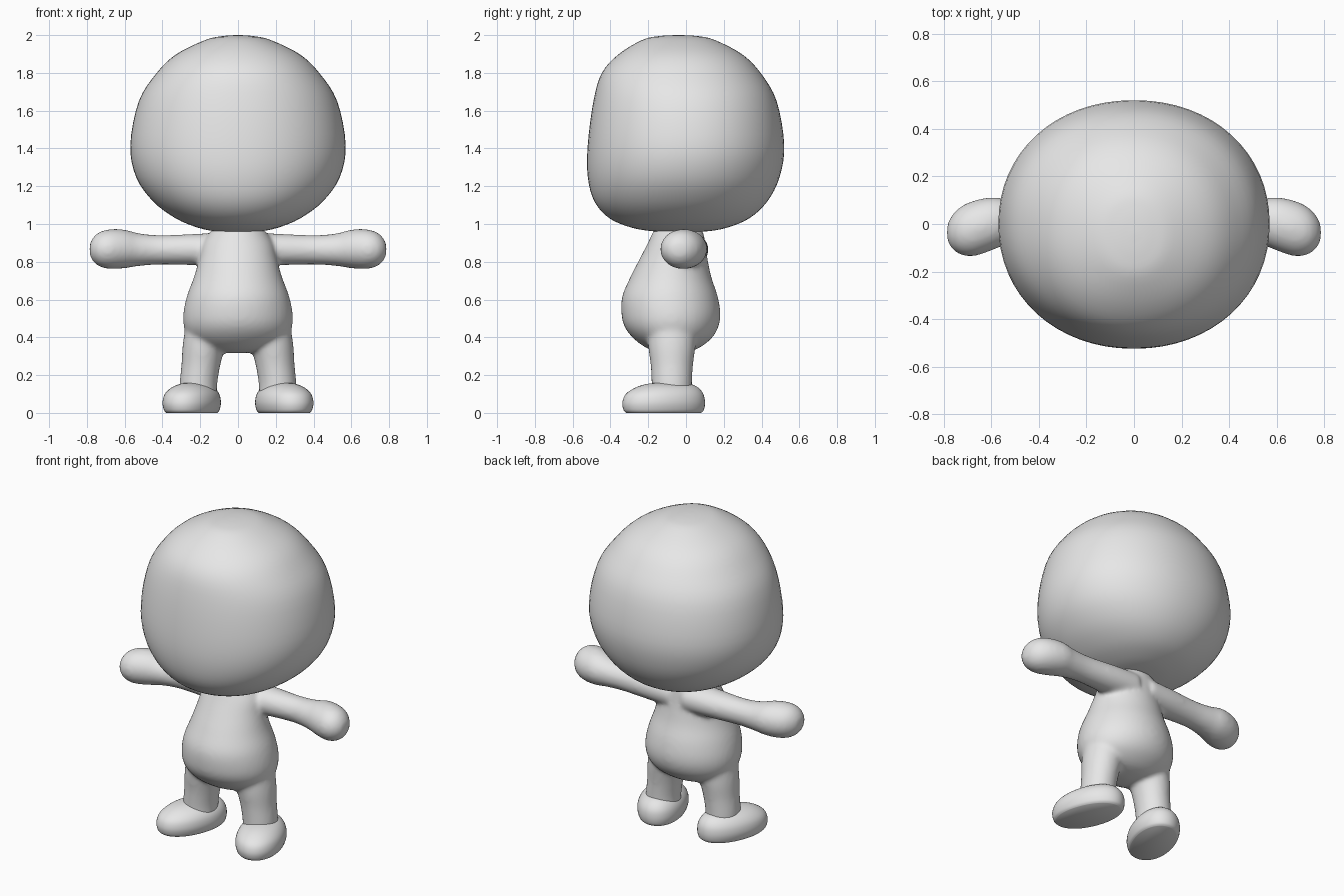
import bpy
import bmesh
from math import cos, sin, pi, copysign
from mathutils import Matrix, Vector

if "Cube" in bpy.data.objects:
    bpy.data.objects.remove(bpy.data.objects["Cube"])

# Single plain material
grey = bpy.data.materials.new("plain grey")
grey.use_nodes = True
grey.diffuse_color = (0.8, 0.8, 0.8, 1)
grey.node_tree.nodes["Principled BSDF"].inputs["Base Color"].default_value = (0.8, 0.8, 0.8, 1)


def spline(a, b, c, d, t):
    """Smooth interpolation between b and c."""
    return b + t * ((c - a) + t * ((2 * a - 5 * b + 4 * c - d) + t * (3 * (b - c) + d - a))) / 2


def loft(bm, sections, axis="z", sides=48, power=2.0, steps=4, matrix=Matrix()):
    """Loft oval sections (position, centre u, centre v, radius u, radius v)."""
    pts = [Vector(s) for s in sections]
    smooth = []
    for i in range(len(pts) - 1):
        a, d = pts[max(i - 1, 0)], pts[min(i + 2, len(pts) - 1)]
        smooth += [spline(a, pts[i], pts[i + 1], d, k / steps) for k in range(steps)]
    smooth.append(pts[-1])
    rings = []
    for h, cu, cv, ru, rv in smooth:
        ring = []
        for k in range(sides):
            c, s = cos(2 * pi * k / sides), sin(2 * pi * k / sides)
            u = cu + ru * copysign(abs(c) ** (2 / power), c)
            v = cv + rv * copysign(abs(s) ** (2 / power), s)
            co = Vector((u, v, h)) if axis == "z" else Vector((h, u, v))
            ring.append(bm.verts.new(matrix @ co))
        rings.append(ring)
    for low, high in zip(rings, rings[1:]):
        for k in range(sides):
            n = (k + 1) % sides
            bm.faces.new((low[k], low[n], high[n], high[k]))
    bm.faces.new(rings[0])
    bm.faces.new(rings[-1])


def mirror_x(bm):
    """Add a copy of everything on the other side."""
    copy = bmesh.ops.duplicate(bm, geom=bm.verts[:] + bm.edges[:] + bm.faces[:])["geom"]
    for item in copy:
        if isinstance(item, bmesh.types.BMVert):
            item.co.x *= -1


def finish(name, bm):
    bmesh.ops.recalc_face_normals(bm, faces=bm.faces)
    mesh = bpy.data.meshes.new(name)
    bm.to_mesh(mesh)
    bm.free()
    mesh.materials.append(grey)
    obj = bpy.data.objects.new(name, mesh)
    bpy.context.collection.objects.link(obj)
    bpy.ops.object.select_all(action="DESELECT")
    obj.select_set(True)
    bpy.context.view_layer.objects.active = obj
    bpy.ops.object.shade_smooth_by_angle(angle=pi / 4)
    return obj


# Large rounded head, flatter at the face
bm = bmesh.new()
loft(bm, [
    (0.955, 0, -0.03, 0.01, 0.01),
    (0.96, 0, -0.03, 0.11, 0.13),
    (0.98, 0, -0.035, 0.21, 0.25),
    (1.03, 0, -0.035, 0.33, 0.37),
    (1.12, 0, -0.027, 0.45, 0.458),
    (1.25, 0, -0.012, 0.54, 0.508),
    (1.42, 0, 0, 0.57, 0.52),
    (1.65, 0, -0.005, 0.525, 0.485),
    (1.8, 0, -0.025, 0.43, 0.42),
    (1.9, 0, -0.03, 0.325, 0.325),
    (1.975, 0, -0.04, 0.17, 0.19),
    (1.995, 0, -0.04, 0.08, 0.1),
    (2.0, 0, -0.04, 0.01, 0.01),
], sides=64, power=2.1)
finish("head", bm)

# Body: one arm and one leg, mirrored, then the torso, all blended together
bm = bmesh.new()
loft(bm, [
    (0.05, 0.02, 0.865, 0.1, 0.088),
    (0.2, 0.02, 0.865, 0.095, 0.084),
    (0.4, 0.02, 0.863, 0.08, 0.078),
    (0.52, 0.012, 0.864, 0.092, 0.086),
    (0.6, 0, 0.868, 0.112, 0.102),
    (0.68, -0.02, 0.867, 0.116, 0.105),
    (0.74, -0.03, 0.866, 0.094, 0.088),
    (0.778, -0.035, 0.865, 0.05, 0.047),
    (0.787, -0.035, 0.865, 0.005, 0.005),
], axis="x")
loft(bm, [
    (0.06, 0.21, -0.075, 0.1, 0.107),
    (0.15, 0.21, -0.075, 0.1, 0.107),
    (0.25, 0.197, -0.075, 0.103, 0.112),
    (0.35, 0.182, -0.075, 0.112, 0.125),
    (0.45, 0.165, -0.075, 0.115, 0.13),
])
mirror_x(bm)
loft(bm, [
    (0.315, 0, -0.07, 0.01, 0.01),
    (0.325, 0, -0.07, 0.12, 0.09),
    (0.35, 0, -0.07, 0.2, 0.15),
    (0.4, 0, -0.072, 0.262, 0.212),
    (0.46, 0, -0.077, 0.287, 0.25),
    (0.53, 0, -0.08, 0.289, 0.262),
    (0.62, 0, -0.085, 0.27, 0.252),
    (0.72, 0, -0.08, 0.233, 0.214),
    (0.82, 0, -0.065, 0.205, 0.178),
    (0.9, 0, -0.05, 0.185, 0.152),
    (0.97, 0, -0.04, 0.14, 0.13),
])
body = finish("body", bm)
remesh = body.modifiers.new("blend", "REMESH")
remesh.mode = "VOXEL"
remesh.voxel_size = 0.012
remesh.use_smooth_shade = True
soften = body.modifiers.new("soften", "SMOOTH")
soften.factor = 0.5
soften.iterations = 12

# Flat-soled feet, turned slightly outward
bm = bmesh.new()
turn = Matrix.Translation((0.245, -0.118, 0)) @ Matrix.Rotation(pi / 9, 4, "Z")
loft(bm, [
    (0, 0, 0, 0.12, 0.205),
    (0.015, 0, 0, 0.132, 0.22),
    (0.055, 0, 0, 0.14, 0.226),
    (0.1, 0, 0.005, 0.13, 0.212),
    (0.135, 0, 0.018, 0.1, 0.17),
    (0.155, 0, 0.03, 0.055, 0.11),
    (0.162, 0, 0.035, 0.01, 0.01),
], power=2.1, matrix=turn)
mirror_x(bm)
finish("feet", bm)
